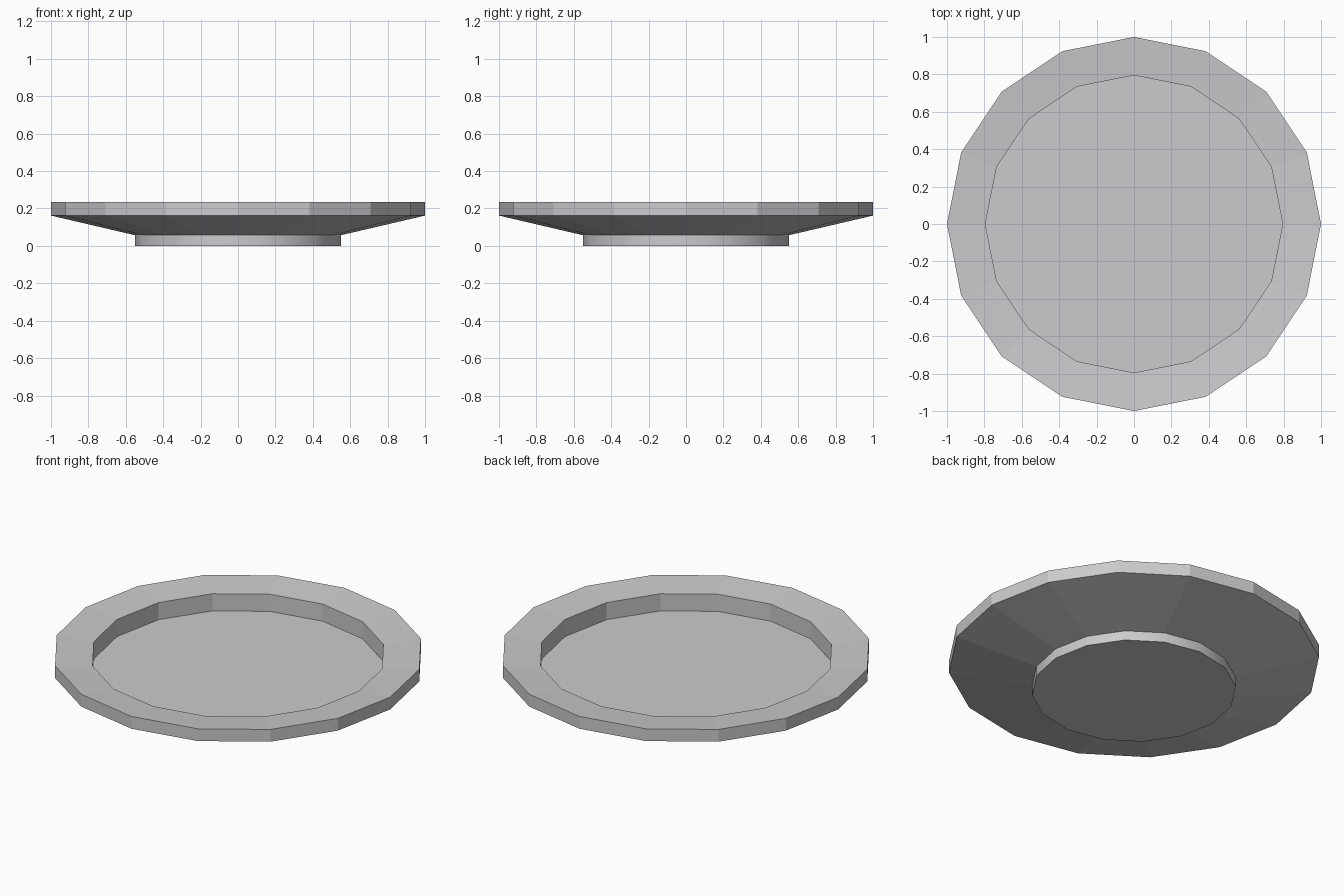
import bpy, bmesh, math

if "Cube" in bpy.data.objects:
    bpy.data.objects.remove(bpy.data.objects["Cube"])

SIDES = 16

grey = bpy.data.materials.new("pale_grey")
grey.diffuse_color = (0.6, 0.6, 0.62, 1)
grey.use_nodes = True
grey.node_tree.nodes["Principled BSDF"].inputs["Base Color"].default_value = grey.diffuse_color


def lathe(name, profile, smooth_walls=False):
    """Revolve a (radius, z) profile into a closed 16-sided solid."""
    bm = bmesh.new()
    rings = []
    for r, z in profile:
        rings.append([bm.verts.new((r * math.cos(2 * math.pi * i / SIDES),
                                    r * math.sin(2 * math.pi * i / SIDES), z))
                      for i in range(SIDES)])
    for a, b in zip(rings, rings[1:]):
        for i in range(SIDES):
            j = (i + 1) % SIDES
            f = bm.faces.new((a[i], a[j], b[j], b[i]))
            f.smooth = smooth_walls
    bm.faces.new(rings[0][::-1])
    bm.faces.new(rings[-1])
    for e in bm.edges:
        if e.calc_face_angle(0) > math.radians(30):
            e.smooth = False
    mesh = bpy.data.meshes.new(name)
    bm.to_mesh(mesh)
    bm.free()
    mesh.materials.append(grey)
    obj = bpy.data.objects.new(name, mesh)
    bpy.context.collection.objects.link(obj)
    return obj


# Foot ring under the dish
lathe("plate_foot", [(0.55, 0.0), (0.55, 0.057)], smooth_walls=True)

# Dish: sloped underside, upright edge, inward-tilted rim, well wall, flat well
lathe("plate_dish", [(0.55, 0.057), (1.0, 0.162), (1.0, 0.235),
                     (0.795, 0.217), (0.795, 0.115)])
